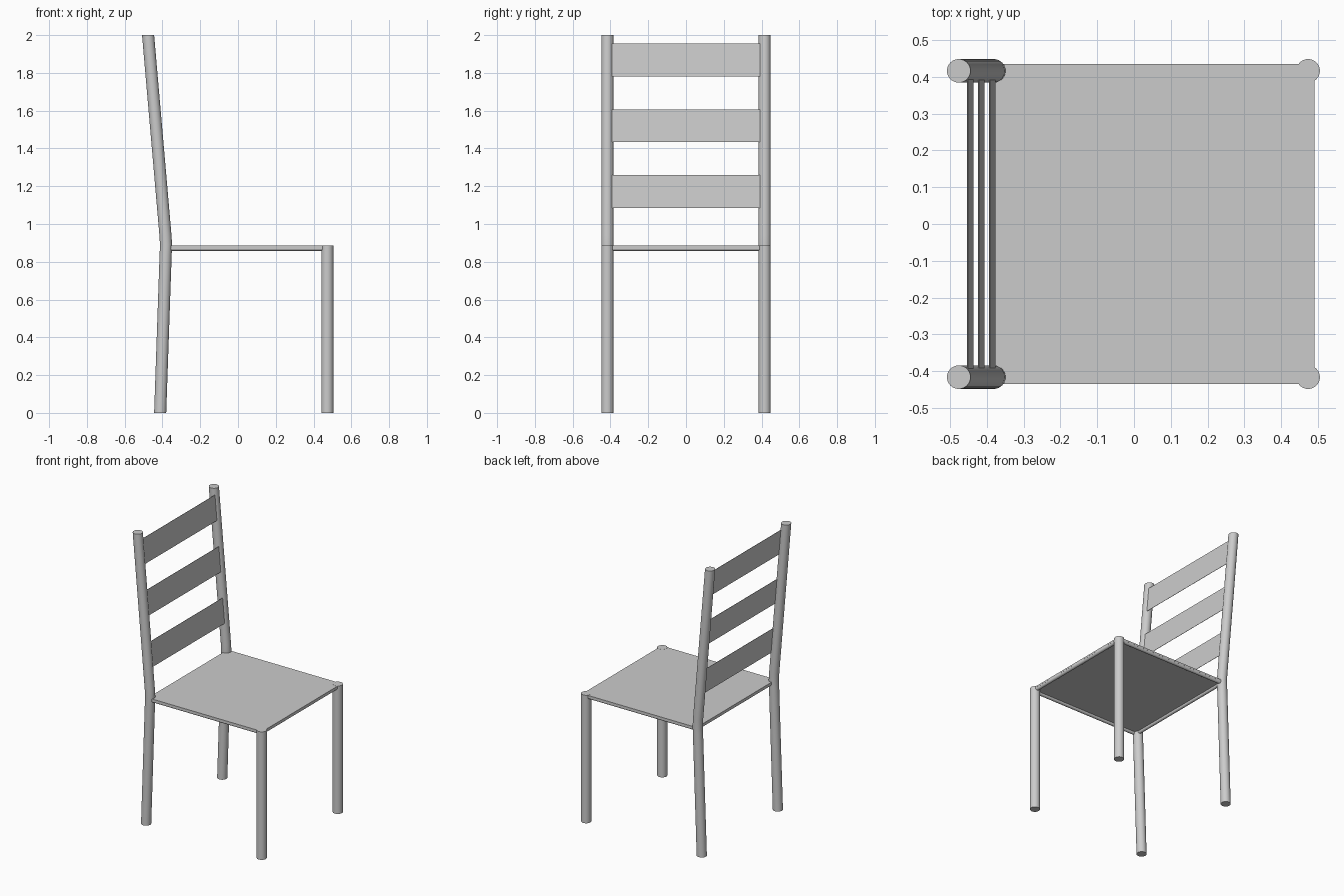
import bpy, bmesh, math
from mathutils import Vector

cube = bpy.data.objects.get("Cube")
if cube:
    bpy.data.objects.remove(cube)

grey = bpy.data.materials.new("plain grey")
grey.use_nodes = True
GREY = (0.6, 0.6, 0.6, 1)
grey.diffuse_color = GREY
grey.node_tree.nodes["Principled BSDF"].inputs["Base Color"].default_value = GREY

R, SIDE = 0.032, 0.416        # post radius and sideways offset
SEAT_TOP = 0.886


def finish(name, bm, smooth=False):
    bmesh.ops.recalc_face_normals(bm, faces=bm.faces)
    mesh = bpy.data.meshes.new(name)
    bm.to_mesh(mesh)
    bm.free()
    mesh.materials.append(grey)
    obj = bpy.data.objects.new(name, mesh)
    bpy.context.collection.objects.link(obj)
    if smooth:
        bpy.ops.object.select_all(action='DESELECT')
        obj.select_set(True)
        bpy.context.view_layer.objects.active = obj
        bpy.ops.object.shade_smooth_by_angle(angle=math.radians(40))
    return obj


def post(name, y, path, sides=32):
    """Round post with level ends, lofted through (x, z) centres."""
    bm = bmesh.new()
    rings = []
    for x, z in path:
        angles = [math.tau * i / sides for i in range(sides)]
        rings.append([bm.verts.new((x + R * math.cos(a), y + R * math.sin(a), z))
                      for a in angles])
    for low, high in zip(rings, rings[1:]):
        for i in range(sides):
            j = (i + 1) % sides
            bm.faces.new((low[i], low[j], high[j], high[i]))
    bm.faces.new(rings[0])
    bm.faces.new(rings[-1])
    return finish(name, bm, True)


def box(name, centre, size, tilt=0):
    bm = bmesh.new()
    bmesh.ops.create_cube(bm, size=1)
    bmesh.ops.scale(bm, vec=size, verts=bm.verts)
    obj = finish(name, bm)
    obj.location = centre
    obj.rotation_euler.y = tilt
    return obj


def rod(name, start, end, radius):
    start, end = Vector(start), Vector(end)
    bm = bmesh.new()
    bmesh.ops.create_cone(bm, cap_ends=True, segments=20, radius1=radius,
                          radius2=radius, depth=(end - start).length)
    obj = finish(name, bm, True)
    obj.location = (start + end) / 2
    obj.rotation_euler = (end - start).to_track_quat('Z', 'Y').to_euler()
    return obj


# Legs and the bent back posts
BACK = [(-0.412, 0), (-0.383, 0.84), (-0.381, 0.89), (-0.384, 0.94), (-0.476, 2)]
for label, y in (("right", -SIDE), ("left", SIDE)):
    post("front_leg_" + label, y, [(0.473, 0), (0.473, SEAT_TOP)])
    post("back_post_" + label, y, BACK)

# Seat panel with slim rails under its rim
X0, X1, W = -0.385, 0.49, 0.435
box("seat", ((X0 + X1) / 2, 0, SEAT_TOP - 0.007), (X1 - X0, 2 * W, 0.012))
RAIL = 0.012
Z = SEAT_TOP - 0.028 + RAIL
for label, s in (("right", -1), ("left", 1)):
    y = s * (W - RAIL)
    rod("seat_rail_" + label, (X0, y, Z), (X1 - RAIL, y, Z), RAIL)
for label, x in (("back", X0 + RAIL), ("front", X1 - RAIL)):
    rod("seat_rail_" + label, (x, RAIL - W, Z), (x, W - RAIL, Z), RAIL)

# Thin back slats leaning with the posts
LEAN = math.atan2(0.092, 1.06)
for i, name in enumerate(("lower", "middle", "upper")):
    box("back_slat_" + name, (-0.385 - 0.0297 * i, 0, 1.172 + 0.348 * i),
        (0.002, 2 * SIDE, 0.174), -LEAN)
